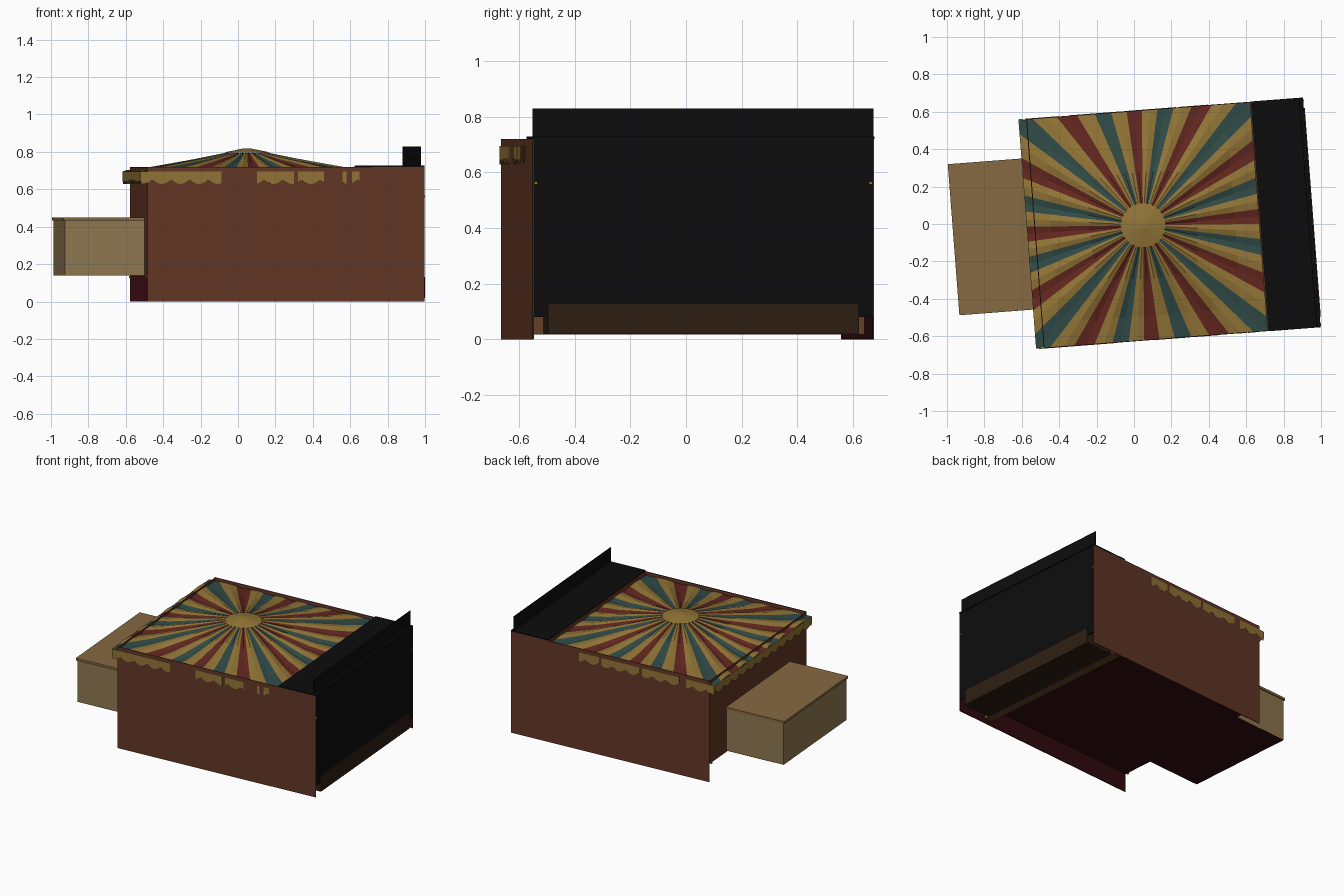
import bpy, bmesh, math

if "Cube" in bpy.data.objects:
    bpy.data.objects.remove(bpy.data.objects["Cube"])

ORIGIN, TURN = (0.193, 0.004, 0), math.radians(4.4)


def material(name, r, g, b):
    m = bpy.data.materials.new(name)
    lin = lambda c: (min(255, c * 1.07) / 255) ** 2.2
    m.diffuse_color = (lin(r), lin(g), lin(b), 1)
    m.use_nodes = True
    m.node_tree.nodes["Principled BSDF"].inputs["Base Color"].default_value = m.diffuse_color
    return m


BROWN = material("brown wall", 93, 54, 40)
DARK = material("dark wood", 46, 33, 24)
RAIL = material("rail wood", 96, 62, 42)
MAROON = material("maroon", 50, 17, 21)
BLACK = material("black", 20, 19, 20)
TAN = material("tan", 133, 112, 76)
LID = material("lid tan", 124, 98, 63)
GOLD = material("gold", 136, 109, 54)
RED = material("red", 92, 40, 34)
TEAL = material("teal", 48, 71, 68)


def finish(name, bm, mats):
    """Turn a bmesh in local coordinates into an object in the turned frame."""
    me = bpy.data.meshes.new(name)
    bmesh.ops.recalc_face_normals(bm, faces=bm.faces)
    bm.to_mesh(me)
    bm.free()
    for m in mats:
        me.materials.append(m)
    ob = bpy.data.objects.new(name, me)
    bpy.context.collection.objects.link(ob)
    ob.location, ob.rotation_euler.z = ORIGIN, TURN
    return ob


def box(name, x, y, z, mat):
    bm = bmesh.new()
    bmesh.ops.create_cube(bm, size=1)
    for v in bm.verts:
        v.co = [(a + b) / 2 + c * (b - a) for c, (a, b) in zip(v.co, (x, y, z))]
    return finish(name, bm, [mat])


def mirrored_box(name, x, y, z, mat):
    """Box repeated on the front (-y) and back (+y)."""
    box("front_" + name, x, (-y[1], -y[0]), z, mat)
    box("back_" + name, x, y, z, mat)


# Long side walls with dark inner skirts, end wall, roof stop and floor
mirrored_box("wall", (-0.725, 0.760), (0.611, 0.615), (0, 0.72), BROWN)
mirrored_box("inner_skirt", (-0.722, 0.758), (0.609, 0.611), (0.001, 0.14), MAROON)
box("end_wall", (-0.725, -0.720), (-0.611, 0.611), (0.13, 0.716), BROWN)
box("roof_stop", (0.474, 0.480), (-0.611, 0.611), (0.66, 0.722), BROWN)
box("floor", (-0.72, 0.745), (-0.611, 0.611), (0.13, 0.134), MAROON)

# Black end board, deck and upright panel
box("end_board", (0.748, 0.757), (-0.611, 0.611), (0.08, 0.72), BLACK)
box("deck", (0.480, 0.760), (-0.616, 0.616), (0.720, 0.728), BLACK)
box("upright_panel", (0.737, 0.741), (-0.614, 0.614), (0.727, 0.83), BLACK)

# Tray and rail under the black end
box("tray", (0.55, 0.765), (-0.56, 0.56), (0.02, 0.13), DARK)
box("tray_rail", (0.49, 0.55), (-0.597, 0.597), (0.018, 0.13), RAIL)

# Box on the other end, with lid
box("end_box", (-1.153, -0.72), (-0.396, 0.399), (0.14, 0.435), TAN)
box("end_box_base", (-1.152, -0.72), (-0.395, 0.398), (0.138, 0.14), MAROON)
box("end_box_lid", (-1.161, -0.720), (-0.404, 0.406), (0.433, 0.45), LID)

# Small gold fittings
mirrored_box("hook", (0.755, 0.763), (0.597, 0.609), (0.557, 0.567), GOLD)
mirrored_box("foot_peg", (-0.732, -0.722), (0.585, 0.597), (0.125, 0.137), GOLD)

# Pleated sunburst roof: 24 gold and 24 coloured stripes, each a pair of faces
CX, HX, HY, SEG = -0.145, 0.620, 0.611, 96
bm = bmesh.new()
rings = []
for t, height, depth in ((0, 0.793, 0.003), (0.35, 0.753, 0.007), (0.75, 0.712, 0.008), (1, 0.697, 0.004)):
    ring = []
    for i in range(SEG):
        a = math.tau * i / SEG
        c, s = math.cos(a), math.sin(a)
        m = max(abs(c), abs(s))
        x = (1 - t) * 0.11 * c + t * HX * c / m
        y = (1 - t) * 0.11 * s + t * HY * s / m
        pleat = {0: -1, 2: 1}.get(i % 4, 0) * depth
        ring.append(bm.verts.new((CX + x, y, height + pleat)))
    rings.append(ring)
for r0, r1 in zip(rings, rings[1:]):
    for i in range(SEG):
        j = (i + 1) % SEG
        face = bm.faces.new((r0[i], r1[i], r1[j], r0[j]))
        stripe = ((i + 1) // 2) % 4
        # valley at i % 4 == 0 is the middle of a coloured stripe
        face.material_index = (0 if stripe % 2 else 1 + ((i + 1) // 4) % 2)
finish("sunburst_roof", bm, [GOLD, RED, TEAL])

# Round cap on the roof
bm = bmesh.new()
bmesh.ops.create_cone(bm, cap_ends=True, segments=32, radius1=0.12, radius2=0.02, depth=0.02)
for v in bm.verts:
    v.co.x += CX
    v.co.z += 0.808
finish("roof_cap", bm, [GOLD])


def valance(name, place, start, end):
    """Scalloped strip; place(t) maps a distance to local x, y."""
    bm = bmesh.new()
    n = max(4, int((end - start) / 0.012))
    prev = None
    for i in range(n + 1):
        t = start + (end - start) * i / n
        drop = 0.04 + 0.026 * abs(math.sin(t * math.pi / 0.10))
        x, y = place(t)
        pair = [bm.verts.new((x, y, 0.694)), bm.verts.new((x, y, 0.694 - drop))]
        if prev:
            bm.faces.new((prev[0], pair[0], pair[1], prev[1]))
        prev = pair
    ob = finish(name, bm, [GOLD])
    mod = ob.modifiers.new("thickness", "SOLIDIFY")
    mod.thickness, mod.offset = 0.004, 0


# Valance around the roof: full on the end, showing in pieces along the walls
valance("end_valance", lambda t: (-0.764, t), -0.614, 0.614)
FRONT = [(-0.762, -0.33), (-0.14, 0.06), (0.08, 0.22), (0.32, 0.34), (0.37, 0.41)]
BACK = [(-0.762, -0.55), (-0.5, -0.22), (-0.2, 0.08), (0.1, 0.25)]
for side, y, pieces in (("front", -0.6145, FRONT), ("back", 0.6145, BACK)):
    for k, (a, b) in enumerate(pieces):
        valance(f"{side}_valance_{k + 1}", lambda t: (t, y), a, b)
